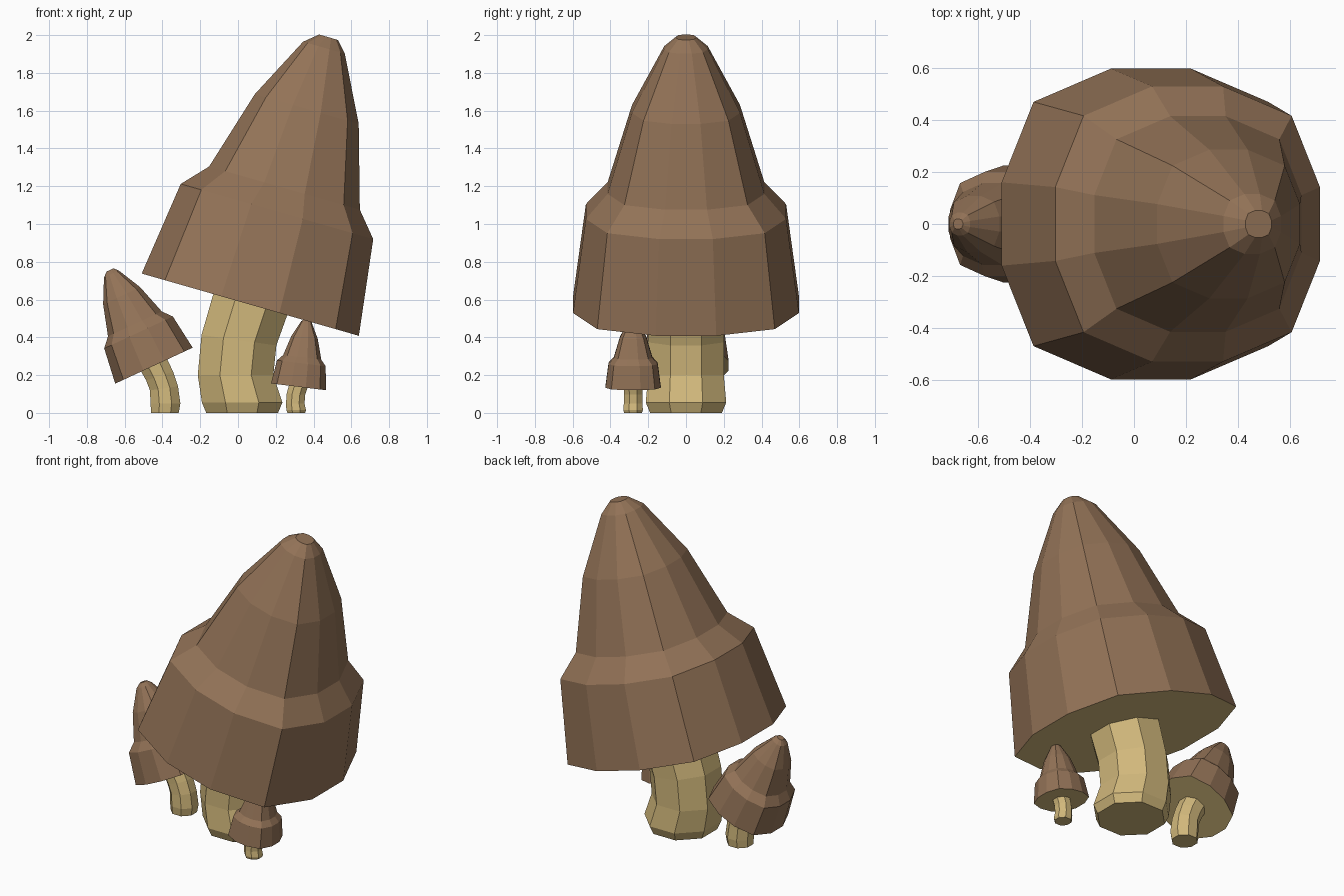
import bpy, bmesh, math
from mathutils import Vector

if "Cube" in bpy.data.objects:
    bpy.data.objects.remove(bpy.data.objects["Cube"])


def material(name, rgb):
    m = bpy.data.materials.new(name)
    m.diffuse_color = (*rgb, 1)
    m.use_nodes = True
    m.node_tree.nodes["Principled BSDF"].inputs["Base Color"].default_value = m.diffuse_color
    return m


BROWN = material("cap_brown", (0.29, 0.17, 0.095))
CREAM = material("stem_cream", (0.64, 0.48, 0.2))

# Unit cross-sections (flats at distance 1)
OCTAGON = [(math.cos(a) / math.cos(math.pi / 8), math.sin(a) / math.cos(math.pi / 8))
           for a in [math.pi / 8 + k * math.pi / 4 for k in range(8)]]
CAP_SHAPE = []
for k in range(4):
    c, s = round(math.cos(k * math.pi / 2)), round(math.sin(k * math.pi / 2))
    for u, v in ((1, -0.268), (1, 0.268), (0.786, 0.786)):
        CAP_SHAPE.append((u * c - v * s, u * s + v * c))


def loft(name, shape, rings, y, mats):
    """rings: (x, z, radius, lean towards +x in degrees)"""
    bm = bmesh.new()
    loops = []
    for x, z, r, lean in rings:
        t = math.radians(lean)
        loops.append([bm.verts.new(Vector((x + r * u * math.cos(t), y + r * v,
                                           z - r * u * math.sin(t)))) for u, v in shape])
    n = len(shape)
    for a, b in zip(loops, loops[1:]):
        for i in range(n):
            j = (i + 1) % n
            bm.faces.new((a[i], a[j], b[j], b[i]))
    bm.faces.new(loops[-1])
    under = bm.faces.new(loops[0][::-1])
    under.material_index = len(mats) - 1
    bm.normal_update()
    me = bpy.data.meshes.new(name)
    bm.to_mesh(me)
    bm.free()
    for m in mats:
        me.materials.append(m)
    ob = bpy.data.objects.new(name, me)
    bpy.context.collection.objects.link(ob)
    return ob


# Cap profile along its axis: (sideways drift, height, radius)
PROFILE = [(0, 0, 0.598), (0, 0.513, 0.53), (0.004, 0.643, 0.415),
           (0.002, 1.078, 0.286), (0, 1.415, 0.115), (0.008, 1.475, 0.052)]


def cap(name, x, y, z, scale, lean):
    t = math.radians(lean)
    rings = [(x + scale * (h * math.sin(t) + d * math.cos(t)),
              z + scale * (h * math.cos(t) - d * math.sin(t)), r * scale, lean)
             for d, h, r in PROFILE]
    loft(name, CAP_SHAPE, rings, y, [BROWN, CREAM])


# Large mushroom
cap("large_cap", 0.065, 0, 0.573, 1.0, 16)
loft("large_stem", OCTAGON,
     [(0.022, 0, 0.19, 0), (0.022, 0.055, 0.213, 0), (-0.013, 0.2, 0.2, 0),
      (0.005, 0.385, 0.2, 8), (0.08, 0.62, 0.205, 16)], 0, [CREAM])

# Medium mushroom leaning left
cap("medium_cap", -0.445, 0, 0.25, 0.378, -24.9)
loft("medium_stem", OCTAGON,
     [(-0.387, 0, 0.073, 0), (-0.384, 0.05, 0.079, 0), (-0.392, 0.13, 0.075, -8),
      (-0.415, 0.195, 0.075, -18), (-0.452, 0.268, 0.077, -24.9)], 0, [CREAM])

# Small mushroom in front
cap("small_cap", 0.32, -0.28, 0.138, 0.245, 7)
loft("small_stem", OCTAGON,
     [(0.308, 0, 0.047, 0), (0.308, 0.015, 0.052, 0), (0.303, 0.05, 0.049, 0),
      (0.307, 0.1, 0.049, 4), (0.322, 0.15, 0.05, 7)], -0.28, [CREAM])
